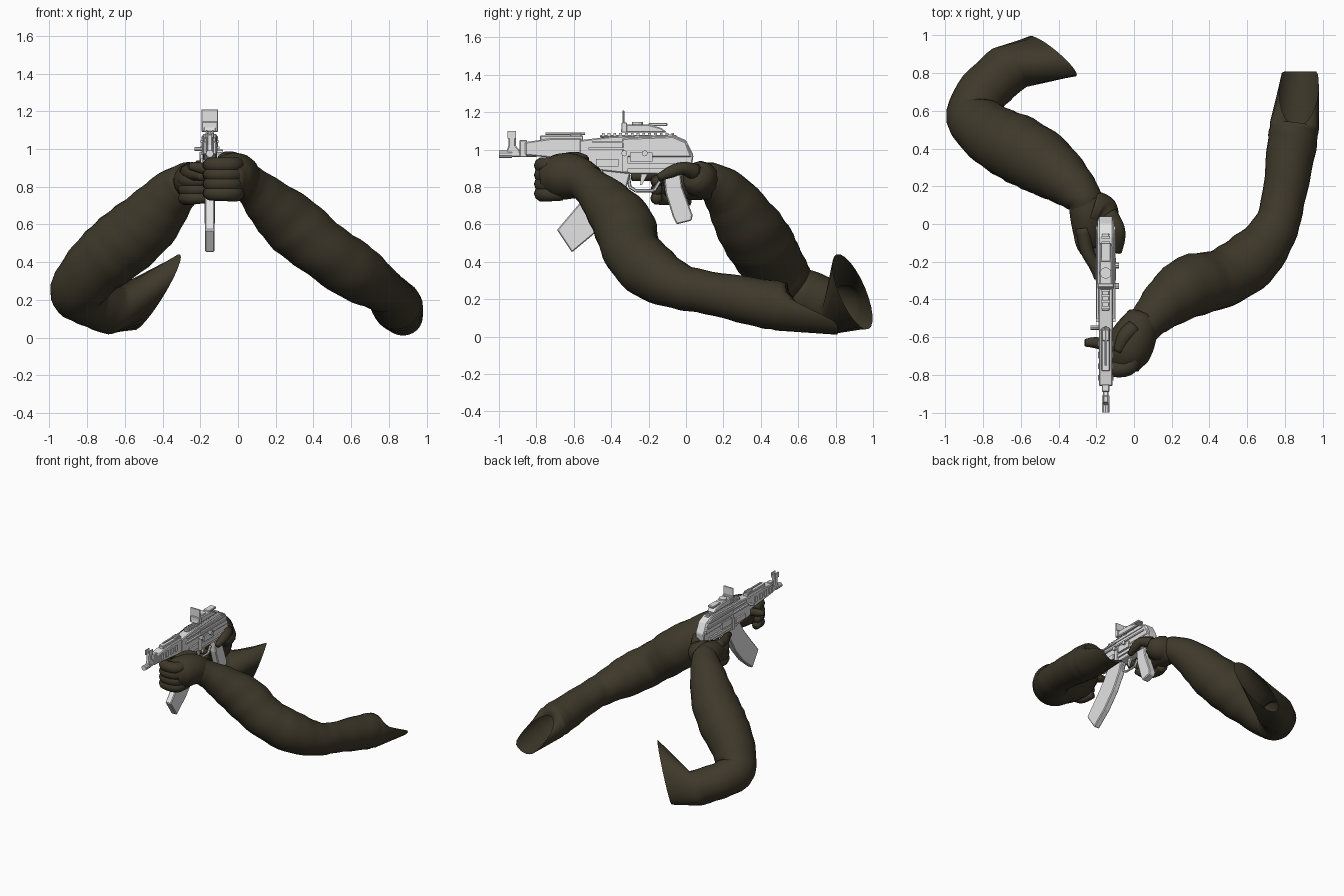
import bpy, bmesh, math
from mathutils import Vector

cube = bpy.data.objects.get("Cube")
if cube:
    bpy.data.objects.remove(cube, do_unlink=True)


def make_material(name, colour):
    mat = bpy.data.materials.new(name)
    mat.use_nodes = True
    mat.diffuse_color = colour
    mat.node_tree.nodes["Principled BSDF"].inputs["Base Color"].default_value = colour
    return mat


cloth = make_material("dark olive", (.048, .04, .023, 1))
metal = make_material("light grey", (.77, .77, .77, 1))
GUN_X = -.15


def finish(name, bm, material, smooth=False):
    bmesh.ops.recalc_face_normals(bm, faces=bm.faces[:])
    mesh = bpy.data.meshes.new(name)
    bm.to_mesh(mesh)
    bm.free()
    mesh.materials.append(material)
    obj = bpy.data.objects.new(name, mesh)
    bpy.context.collection.objects.link(obj)
    if smooth:
        for poly in mesh.polygons:
            poly.use_smooth = True
    return obj


def spline(stations, steps):
    """Catmull-Rom interpolation through (x, y, z, radius) stations."""
    pts = [Vector(s) for s in stations]
    pts = [pts[0] * 2 - pts[1]] + pts + [pts[-1] * 2 - pts[-2]]
    out = []
    for a, b, c, d in zip(pts, pts[1:], pts[2:], pts[3:]):
        for i in range(steps):
            t = i / steps
            out.append(b + (c - a) * t / 2 + (a * 2 - b * 5 + c * 4 - d) * t * t / 2
                       + (b * 3 - a - c * 3 + d) * t ** 3 / 2)
    return out + [pts[-2]]


def tube(name, stations, sides=12, steps=4, wrinkle=0, sleeve=None):
    """Sweep a round section; sleeve gives a slanted open last ring cut off at a y limit."""
    path = spline(stations, steps)
    bm = bmesh.new()
    rings = []
    angles = [math.tau * k / sides for k in range(sides)]
    for i, p in enumerate(path):
        tangent = (path[min(i + 1, len(path) - 1)] - path[max(i - 1, 0)]).xyz.normalized()
        side = tangent.cross(Vector((0, 0, 1))).normalized()
        up = side.cross(tangent)
        ring = []
        for ang in angles:
            r = p.w * (1 + wrinkle * math.sin(i * 1.7 + 2 * math.sin(ang + i / 5)))
            ring.append(bm.verts.new(p.xyz + (side * math.cos(ang) + up * math.sin(ang)) * r))
        rings.append(ring)
    if sleeve:
        centre, across, rise = (Vector(v) for v in sleeve[:3])
        ring = []
        for ang in angles:
            p = centre + across * math.cos(ang) + rise * math.sin(ang)
            p.y = min(p.y, sleeve[3])
            ring.append(bm.verts.new(p))
        rings.append(ring)
    for low, high in zip(rings, rings[1:]):
        for k in range(sides):
            n = (k + 1) % sides
            bm.faces.new((low[k], low[n], high[n], high[k]))
    bm.faces.new(rings[0])
    if not sleeve:
        bm.faces.new(rings[-1])
    return finish(name, bm, cloth, smooth=True)


def prism(name, outline, half, x=GUN_X, bevel=.006):
    """Extrude a side outline of (y, z) points across the gun."""
    bm = bmesh.new()
    face = bm.faces.new([bm.verts.new((x - half, y, z)) for y, z in outline])
    geo = bmesh.ops.extrude_face_region(bm, geom=[face])["geom"]
    moved = [g for g in geo if isinstance(g, bmesh.types.BMVert)]
    bmesh.ops.translate(bm, verts=moved, vec=(half * 2, 0, 0))
    obj = finish(name, bm, metal)
    if bevel:
        mod = obj.modifiers.new("Bevel", "BEVEL")
        mod.width, mod.segments = bevel, 1
    return obj


def box(name, y0, y1, z0, z1, half, x=GUN_X, bevel=.004):
    return prism(name, [(y0, z0), (y1, z0), (y1, z1), (y0, z1)], half, x, bevel)


def rod(name, start, end, radius, sides=10):
    a, b = Vector(start), Vector(end)
    bm = bmesh.new()
    bmesh.ops.create_cone(bm, cap_ends=True, segments=sides, radius1=radius,
                          radius2=radius, depth=(b - a).length)
    turn = (b - a).to_track_quat("Z", "Y").to_matrix()
    bmesh.ops.rotate(bm, verts=bm.verts[:], matrix=turn)
    bmesh.ops.translate(bm, verts=bm.verts[:], vec=(a + b) / 2)
    return finish(name, bm, metal)


# Arms: forearm, elbow and open upper sleeve
tube("left_arm", [(0, -.6, .85, .1), (.07, -.52, .81, .1), (.17, -.42, .71, .135),
                  (.3, -.33, .59, .165), (.46, -.29, .46, .155), (.62, -.19, .35, .155),
                  (.74, -.04, .27, .125), (.79, .12, .235, .115), (.835, .4, .18, .13),
                  (.85, .52, .16, .13)],
     sides=24, steps=5, wrinkle=.018,
     sleeve=((.875, .72, .11), (.105, .02, 0), (0, -.2, .1), .81))
tube("right_arm", [(-.25, .07, .84, .08), (-.27, .14, .83, .1), (-.36, .23, .75, .135),
                   (-.48, .32, .61, .17), (-.62, .4, .49, .18), (-.75, .47, .38, .165),
                   (-.85, .57, .25, .145), (-.8, .7, .2, .135), (-.66, .83, .145, .135)],
     sides=24, steps=5, wrinkle=.018,
     sleeve=((-.43, .89, .24), (.09, -.1, .08), (.09, -.04, .185), 1))

# Left hand under the handguard, fingers stacked and curling back
tube("left_palm", [(.05, -.5, .82, .09), (0, -.6, .855, .12),
                   (-.04, -.69, .855, .12), (-.06, -.76, .85, .085)], sides=16)
for i in range(4):
    z = .765 + i * .05
    tube(f"left_finger_{i}", [(0, -.66, z, .04), (-.02, -.75, z, .045), (-.09, -.77, z, .043),
                              (-.14, -.75, z, .04), (-.16, -.67, z, .03)], sides=10)
tube("left_thumb", [(0, -.55, .93, .045), (-.05, -.6, .95, .04), (-.085, -.68, .95, .025)], sides=10)
tube("left_fingertip", [(-.13, -.65, .88, .03), (-.2, -.63, .9, .03), (-.26, -.63, .91, .02)], sides=10)

# Right hand around the pistol grip
tube("right_palm", [(-.25, .13, .83, .095), (-.24, .05, .83, .1), (-.24, -.04, .82, .085),
                    (-.24, -.12, .81, .06)], sides=16)
tube("right_web", [(-.22, .08, .84, .1), (-.16, .06, .84, .09), (-.12, .03, .86, .055)], sides=12)
tube("right_thumb", [(-.13, .05, .88, .045), (-.085, -.02, .9, .035),
                     (-.08, -.08, .88, .033), (-.085, -.15, .85, .02)], sides=10)
tube("right_index", [(-.27, -.02, .88, .04), (-.25, -.14, .87, .035),
                     (-.21, -.22, .86, .03), (-.19, -.29, .85, .02)], sides=10)
for i in range(3):
    z = .83 - i * .045
    tube(f"right_finger_{i}", [(-.26, .02, z, .04), (-.28, -.07, z, .038),
                               (-.24, -.15, z, .036), (-.16, -.155, z, .028)], sides=10)

# Gun body
prism("receiver", [(-.57, .9), (-.3, .87), (0, .87), (.03, .9), (.04, .97), (0, 1.05),
                   (-.07, 1.08), (-.4, 1.07), (-.57, 1.05)], .038)
prism("rear_cover", [(-.34, .96), (.03, .96), (0, 1.04), (-.07, 1.07), (-.34, 1.06)], .044)
for side in (-1, 1):
    plate_x = GUN_X + side * .042
    box("front_plate", -.48, -.36, .91, .95, .008, plate_x, 0)
    box("upper_rail", -.52, -.01, 1, 1.012, .01, plate_x, 0)
    box("top_strip", -.5, -.03, 1.035, 1.045, .008, plate_x, 0)
    box("lower_rail", -.33, -.03, .9, .925, .008, plate_x, 0)
    box("ejection_plate", -.3, -.18, .935, .985, .012, plate_x, 0)
    box("magazine_latch", -.34, -.31, .88, .97, .01, plate_x, 0)
    for i in range(4):
        box("handguard_rib", -.83 + i * .06, -.8 + i * .06, .985, 1.03, .006, GUN_X + side * .036, 0)
prism("handguard", [(-.86, .97), (-.56, .94), (-.56, 1.06), (-.72, 1.06), (-.86, 1.04)], .036)
box("gas_tube", -.78, -.55, 1.04, 1.075, .022)
rod("cleaning_rod", (GUN_X, -.75, 1.085), (GUN_X, -.54, 1.085), .007, 6)
box("rear_sight", -.62, -.56, 1.06, 1.085, .02)

# Barrel and front sight
rod("barrel", (GUN_X, -.99, .975), (GUN_X, -.8, .975), .016)
rod("muzzle", (GUN_X, -1, .975), (GUN_X, -.93, .975), .02)
box("gas_block", -.89, -.85, .96, 1.05, .02)
prism("front_sight", [(-.97, .96), (-.88, .96), (-.89, 1), (-.91, 1.02), (-.91, 1.08),
                      (-.95, 1.08), (-.95, 1.02)], .015)
for side in (-1, 1):
    box("sight_ear", -.955, -.91, 1.06, 1.1, .004, GUN_X + side * .016, 0)

# Top rail and optic
box("top_rail", -.46, -.05, 1.065, 1.078, .02)
for i in range(13):
    box("rail_tooth", -.45 + i * .031, -.435 + i * .031, 1.07, 1.088, .022, bevel=0)
prism("optic_base", [(-.35, 1.09), (-.1, 1.09), (-.13, 1.115), (-.2, 1.135), (-.34, 1.135)], .035)
box("optic_wing", -.2, -.1, 1.125, 1.142, .026)
rod("optic_dial", (GUN_X, -.26, 1.12), (GUN_X, -.26, 1.148), .03, 14)
box("lens_foot", -.345, -.315, 1.09, 1.145, .043)
box("lens_plate", -.34, -.33, 1.14, 1.21, .044, bevel=.003)

# Controls
rod("charging_handle", (GUN_X, -.55, 1), (-.23, -.55, 1), .011, 8)
for y in (-.22, -.33):
    rod("side_knob", (GUN_X, y, .98), (-.08, y, .98), .016, 8)
guard = [(-.31, .87), (-.3, .8), (-.27, .78), (-.17, .78), (-.14, .83)]
for (ya, za), (yb, zb) in zip(guard, guard[1:]):
    rod("trigger_guard", (GUN_X, ya, za), (GUN_X, yb, zb), .009, 6)
prism("trigger", [(-.24, .88), (-.2, .88), (-.22, .84), (-.235, .81), (-.245, .81)], .007, bevel=0)

# Grip and curved magazine
prism("pistol_grip", [(-.12, .88), (-.03, .88), (-.02, .8), (.035, .65), (.03, .62),
                      (-.05, .6), (-.07, .64), (-.11, .77)], .028)
prism("magazine", [(-.44, .9), (-.5, .8), (-.58, .7), (-.69, .57), (-.61, .45),
                   (-.49, .55), (-.39, .67), (-.32, .79), (-.29, .9)], .025)
